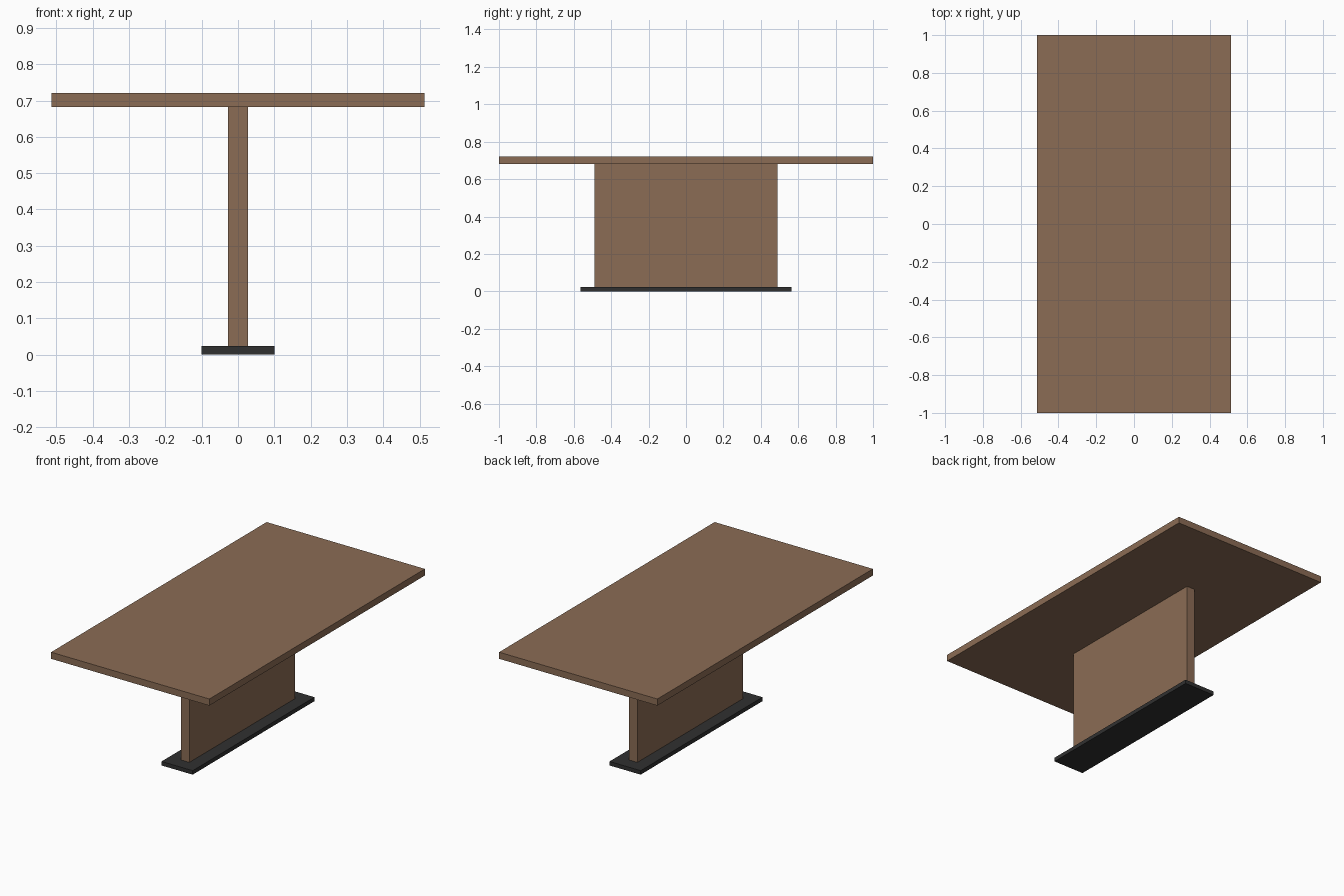
import bpy

if "Cube" in bpy.data.objects:
    bpy.data.objects.remove(bpy.data.objects["Cube"])


def material(name, rgb):
    m = bpy.data.materials.new(name)
    m.diffuse_color = (*rgb, 1.0)
    m.use_nodes = True
    m.node_tree.nodes["Principled BSDF"].inputs["Base Color"].default_value = m.diffuse_color
    return m


def box(name, half_x, half_y, z0, z1, mat):
    bpy.ops.mesh.primitive_cube_add(size=1, location=(0, 0, (z0 + z1) / 2))
    ob = bpy.context.object
    ob.name = name
    ob.scale = (2 * half_x, 2 * half_y, z1 - z0)
    bpy.ops.object.transform_apply(location=False, rotation=False, scale=True)
    ob.data.materials.append(mat)
    return ob


wood = material("brown_wood", (0.258, 0.150, 0.090))
metal = material("dark_metal", (0.030, 0.030, 0.030))

# Floor plate, upright panel and table top
box("base_plate", 0.101, 0.565, 0.0, 0.0235, metal)
box("pedestal_panel", 0.027, 0.49, 0.0235, 0.682, wood)
box("table_top", 0.514, 1.0, 0.682, 0.721, wood)
